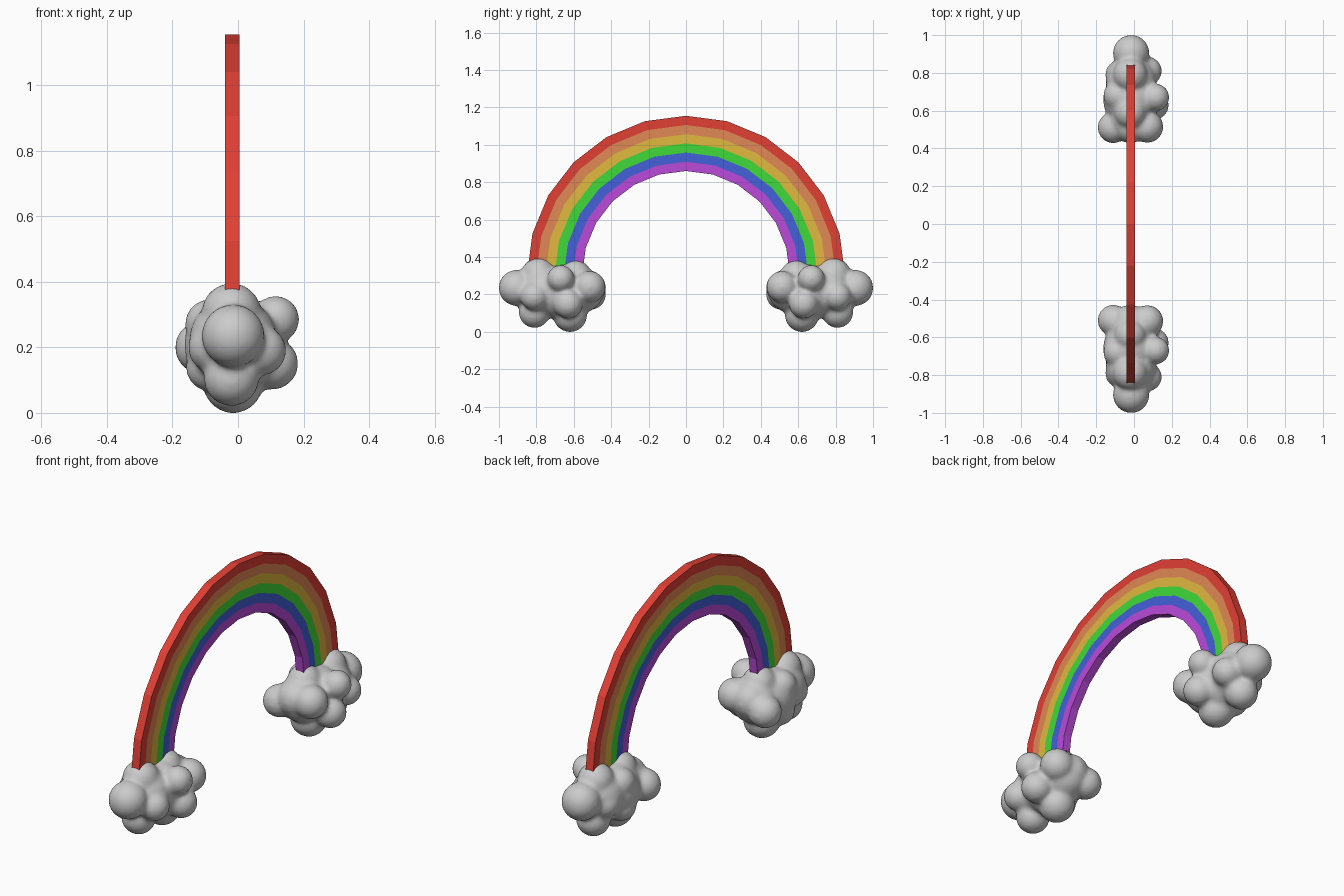
import bpy, bmesh
from math import sin, cos, pi
from mathutils import Matrix, Vector

if "Cube" in bpy.data.objects:
    bpy.data.objects.remove(bpy.data.objects["Cube"])

# Rainbow: six concentric half-ring bands, 12 segments each
CX, HALF_W, CZ = -0.0175, 0.0225, 0.305
R_OUT, R_IN, SEGS = 0.85, 0.555, 12
BANDS = [
    ("red", (0.75, 0.05, 0.035)),
    ("orange", (0.75, 0.25, 0.09)),
    ("yellow", (0.75, 0.48, 0.05)),
    ("green", (0.05, 0.70, 0.04)),
    ("blue", (0.055, 0.12, 0.70)),
    ("purple", (0.50, 0.07, 0.70)),
]


def finish(name, bm):
    mesh = bpy.data.meshes.new(name)
    bm.to_mesh(mesh)
    bm.free()
    obj = bpy.data.objects.new(name, mesh)
    bpy.context.collection.objects.link(obj)
    return obj


def arch_band(name, r_out, r_in, color):
    bm = bmesh.new()
    rings = []
    for i in range(SEGS + 1):
        a = pi * i / SEGS
        rings.append([bm.verts.new((CX + x, r * cos(a), CZ + r * sin(a)))
                      for x, r in ((-HALF_W, r_in), (HALF_W, r_in),
                                   (HALF_W, r_out), (-HALF_W, r_out))])
    for a, b in zip(rings, rings[1:]):
        for k in range(4):
            bm.faces.new((a[k], a[(k + 1) % 4], b[(k + 1) % 4], b[k]))
    bm.faces.new(rings[0])
    bm.faces.new(rings[-1])
    bmesh.ops.recalc_face_normals(bm, faces=bm.faces)
    obj = finish(name, bm)
    mat = bpy.data.materials.new(name)
    mat.diffuse_color = (*color, 1)
    mat.use_nodes = True
    mat.node_tree.nodes["Principled BSDF"].inputs["Base Color"].default_value = mat.diffuse_color
    obj.data.materials.append(mat)


step = (R_OUT - R_IN) / len(BANDS)
for i, (color_name, color) in enumerate(BANDS):
    arch_band("rainbow_band_" + color_name,
              R_OUT - i * step, R_OUT - (i + 1) * step, color)

# Cloud puffs: centre x, y, z and radius
PUFFS = [
    (-0.015, 0.66, 0.21, 0.150),   # core
    (-0.015, 0.76, 0.22, 0.135),
    (-0.015, 0.56, 0.22, 0.120),
    (-0.015, 0.905, 0.235, 0.097),  # outer tip
    (-0.020, 0.79, 0.305, 0.092),  # top
    (-0.020, 0.59, 0.300, 0.085),
    (-0.015, 0.62, 0.090, 0.092),  # underside
    (-0.020, 0.81, 0.105, 0.085),
    (-0.110, 0.51, 0.200, 0.083),  # inner end
    (-0.020, 0.52, 0.235, 0.093),
    (0.070, 0.515, 0.240, 0.086),
    (0.115, 0.67, 0.285, 0.073),   # right side
    (0.105, 0.63, 0.150, 0.080),
    (0.072, 0.81, 0.190, 0.076),
    (-0.085, 0.68, 0.270, 0.078),  # left side
    (-0.085, 0.67, 0.140, 0.075),
    (-0.075, 0.79, 0.200, 0.078),
]


def cloud(name, side):
    bm = bmesh.new()
    for x, y, z, r in PUFFS:
        bmesh.ops.create_icosphere(bm, subdivisions=3, radius=r,
                                   matrix=Matrix.Translation(Vector((x, side * y, z))))
    obj = finish(name, bm)
    # fuse the puffs into one skin and soften the creases
    remesh = obj.modifiers.new("fuse", 'REMESH')
    remesh.mode = 'VOXEL'
    remesh.voxel_size = 0.011
    remesh.use_smooth_shade = True
    smooth = obj.modifiers.new("soften", 'SMOOTH')
    smooth.factor = 0.5
    smooth.iterations = 8


cloud("cloud_back", 1)
cloud("cloud_front", -1)
